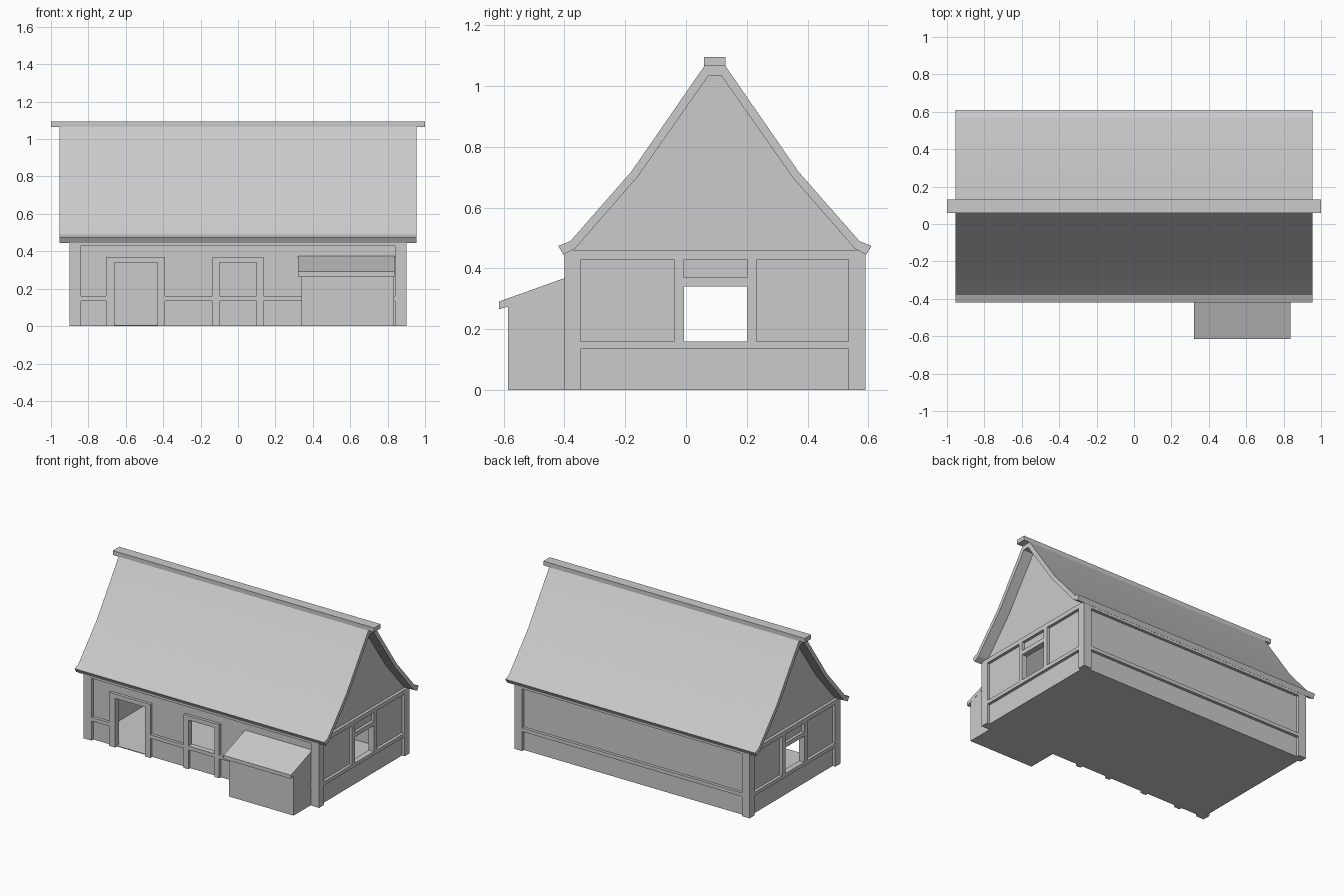
import bpy, bmesh

if "Cube" in bpy.data.objects:
    bpy.data.objects.remove(bpy.data.objects["Cube"])

YC = 0.095   # centre line of the main house in y
R = 0.02     # depth of the timber frame in front of the wall panels


def prism(name, boxes):
    """Each item is (yz profile, x0, x1); all are extruded into one object."""
    bm = bmesh.new()
    for pts, x0, x1 in boxes:
        a = [bm.verts.new((x0, y, z)) for y, z in pts]
        b = [bm.verts.new((x1, y, z)) for y, z in pts]
        bm.faces.new(a)
        bm.faces.new(b[::-1])
        for i in range(len(pts)):
            j = (i + 1) % len(pts)
            bm.faces.new((a[j], a[i], b[i], b[j]))
    bmesh.ops.recalc_face_normals(bm, faces=bm.faces)
    me = bpy.data.meshes.new(name)
    bm.to_mesh(me)
    bm.free()
    ob = bpy.data.objects.new(name, me)
    bpy.context.collection.objects.link(ob)
    return ob


def box(x0, x1, y0, y1, z0, z1):
    return ([(y0, z0), (y1, z0), (y1, z1), (y0, z1)], x0, x1)


def mirrored(half):
    return half + [(2 * YC - y, z) for y, z in reversed(half)]


def cut(ob, cutter):
    cutter.hide_render = True
    mod = ob.modifiers.new("cut", "BOOLEAN")
    mod.operation, mod.solver, mod.object = "DIFFERENCE", "EXACT", cutter
    bpy.context.view_layer.objects.active = ob
    bpy.ops.object.modifier_apply(modifier=mod.name)
    bpy.data.objects.remove(cutter)


# Hollow walls with gables
walls = prism("walls", [(mirrored(
    [(-0.38, 0), (-0.38, 0.462), (-0.365, 0.472), (-0.163, 0.708), (0.073, 1.042)]), -0.88, 0.88)])
cut(walls, prism("cavity", [(mirrored(
    [(-0.36, 0.005), (-0.36, 0.45), (-0.14, 0.69), (0.085, 1.0)]), -0.86, 0.86)]))
cut(walls, prism("door_hole", [box(-0.66, -0.43, -0.5, -0.3, 0.005, 0.34)]))
cut(walls, prism("front_window_hole", [box(-0.1, 0.1, -0.5, -0.3, 0.16, 0.34)]))
cut(walls, prism("side_window_hole", [box(-1, 1, -0.007, 0.2, 0.16, 0.34)]))

# Corner posts
prism("corner_posts", [box(x, x + 0.06, y, y + 0.055, 0, 0.46)
                       for x in (-0.9, 0.84) for y in (-0.4, 0.535)])

# Front timber frame: top beam, rails, door frame, window frame
f0, f1 = -0.4, -0.4 + R
prism("front_frame", [box(x0, x1, f0, f1, z0, z1) for x0, x1, z0, z1 in (
    (-0.84, 0.84, 0.43, 0.46),
    (-0.84, -0.705, 0.135, 0.16), (-0.39, -0.135, 0.135, 0.16), (0.135, 0.84, 0.135, 0.16),
    (-0.705, -0.66, 0, 0.37), (-0.43, -0.39, 0, 0.37), (-0.66, -0.43, 0.34, 0.37),
    (-0.135, -0.1, 0, 0.37), (0.1, 0.135, 0, 0.37),
    (-0.1, 0.1, 0.34, 0.37), (-0.1, 0.1, 0.135, 0.16))])

# Back timber frame
prism("back_frame", [box(-0.84, 0.84, 0.59 - R, 0.59, z0, z1)
                     for z0, z1 in ((0.43, 0.46), (0.135, 0.16))])

# Side timber frames with window posts and lintel
prism("side_frames", [box(x, x + R, y0, y1, z0, z1)
                      for x in (-0.9, 0.9 - R)
                      for y0, y1, z0, z1 in (
                          (-0.345, 0.535, 0.43, 0.46), (-0.345, 0.535, 0.135, 0.16),
                          (-0.04, -0.007, 0.16, 0.43), (0.2, 0.233, 0.16, 0.43),
                          (-0.007, 0.2, 0.34, 0.37))])

# Main roof shell with flared eaves
outer = mirrored([(-0.403, 0.445), (-0.42, 0.474), (-0.38, 0.49), (-0.18, 0.718), (0.06, 1.065)])
inner = mirrored([(-0.365, 0.465), (-0.16, 0.7), (0.075, 1.035)])
roof = prism("roof", [(outer + inner[::-1], -0.955, 0.955)])
bpy.context.view_layer.objects.active = roof
roof.select_set(True)
bpy.ops.object.shade_smooth_by_angle(angle=0.35)

# Ridge beam
prism("ridge_beam", [box(-1, 1, 0.06, 0.13, 1.065, 1.095)])

# Lean-to annex and its sloping roof
prism("annex", [([(-0.585, 0), (-0.38, 0), (-0.38, 0.36), (-0.585, 0.285)], 0.34, 0.835)])
prism("annex_roof", [([(-0.615, 0.265), (-0.585, 0.275), (-0.38, 0.35), (-0.38, 0.375),
                       (-0.615, 0.291)], 0.32, 0.836)])
